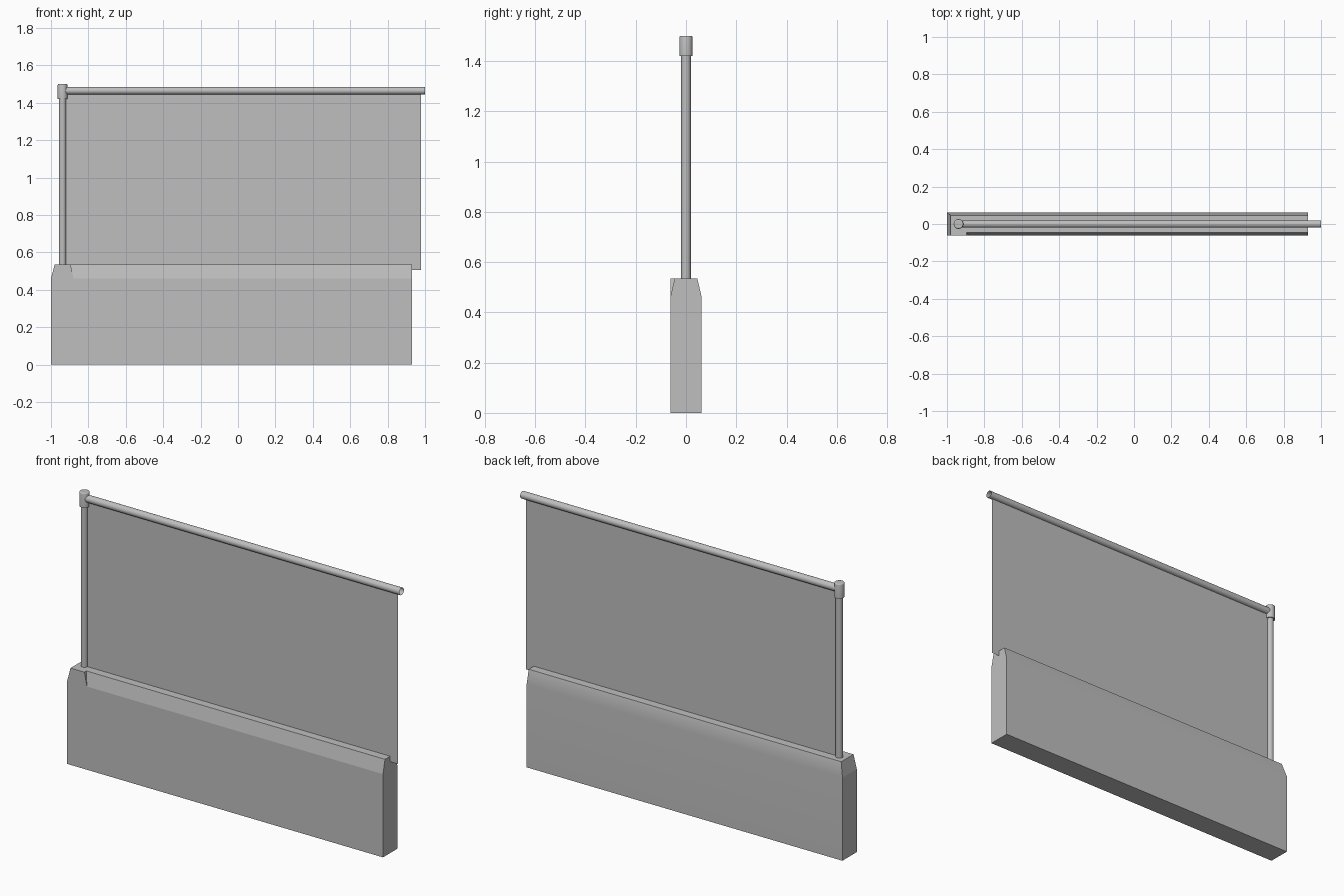
import bpy, bmesh
from mathutils import Matrix, Vector

cube = bpy.data.objects.get("Cube")
if cube:
    bpy.data.objects.remove(cube, do_unlink=True)

grey = bpy.data.materials.new("neutral_grey")
grey.use_nodes = True
colour = (0.52, 0.52, 0.52, 1)
grey.diffuse_color = colour
grey.node_tree.nodes["Principled BSDF"].inputs["Base Color"].default_value = colour


def add_object(name, bm):
    mesh = bpy.data.meshes.new(name)
    bm.normal_update()
    bm.to_mesh(mesh)
    bm.free()
    mesh.materials.append(grey)
    obj = bpy.data.objects.new(name, mesh)
    bpy.context.collection.objects.link(obj)
    return obj


def tube(name, start, end, radius, capped, bevel=0):
    """Smooth round bar between two points, with a sharp or softened far rim."""
    start, end = Vector(start), Vector(end)
    axis = end - start
    turn = axis.to_track_quat('Z', 'Y').to_matrix().to_4x4()
    bm = bmesh.new()
    bmesh.ops.create_cone(bm, cap_ends=capped, segments=32, radius1=radius,
                          radius2=radius, depth=axis.length)
    if bevel:
        rim = [e for e in bm.edges if all(v.co.z > 0 for v in e.verts)]
        bmesh.ops.bevel(bm, geom=rim, offset=bevel, segments=3, profile=0.5,
                        affect='EDGES')
    bm.transform(Matrix.Translation((start + end) / 2) @ turn)
    for f in bm.faces:
        f.smooth = len(f.verts) == 4
    return add_object(name, bm)


# Low wall: rings at the floor, the shoulder and the top
left, right, half = -1.0, 0.93, 0.0625
shoulder, top, top_half = 0.46, 0.535, 0.045
end_top, pier_low, pier_top = -0.98, -0.88, -0.895

bm = bmesh.new()


def ring(z, points):
    return [bm.verts.new((x, y, z)) for x, y in points]


outline = [(left, -half), (pier_low, -half), (right, -half), (right, half), (left, half)]
low = ring(0, outline)
mid = ring(shoulder, outline)
high = ring(top, [(end_top, -half), (pier_top, -half), (pier_top, -top_half),
                  (right, -top_half), (right, top_half), (end_top, top_half)])
bm.faces.new(low[::-1])
bm.faces.new(high)
for i in range(5):
    j = (i + 1) % 5
    bm.faces.new((low[i], low[j], mid[j], mid[i]))
bm.faces.new((mid[0], mid[1], high[1], high[0]))      # upright pier front
bm.faces.new((mid[1], high[2], high[1]))              # side of the pier
bm.faces.new((mid[1], mid[2], high[3], high[2]))      # front slope
bm.faces.new((mid[2], mid[3], high[4], high[3]))      # open end
bm.faces.new((mid[3], mid[4], high[5], high[4]))      # back slope
bm.faces.new((mid[4], mid[0], high[0], high[5]))      # sloped end
bmesh.ops.recalc_face_normals(bm, faces=bm.faces)
# The back flows softly into its slope, all other edges are crisp
for f in bm.faces:
    f.smooth = f.normal.y > 0.5
wall = add_object("low_wall", bm)
soft = wall.modifiers.new("Weighted Normal", 'WEIGHTED_NORMAL')
soft.keep_sharp = True

# Thin infill panel standing in the wall
bm = bmesh.new()
corners = [(-0.93, 0.505), (0.978, 0.505), (0.978, 1.455), (-0.93, 1.455)]
bm.faces.new([bm.verts.new((x, 0, z)) for x, z in corners])
add_object("infill_panel", bm)

# Post, its cap and the open top rail
post_x, rail_z = -0.938, 1.464
tube("post", (post_x, 0, 0.52), (post_x, 0, 1.44), 0.019, True)
tube("post_cap", (post_x, 0, 1.42), (post_x, 0, 1.5), 0.026, True, bevel=0.006)
tube("top_rail", (-0.93, 0, rail_z), (1.0, 0, rail_z), 0.02, False)
